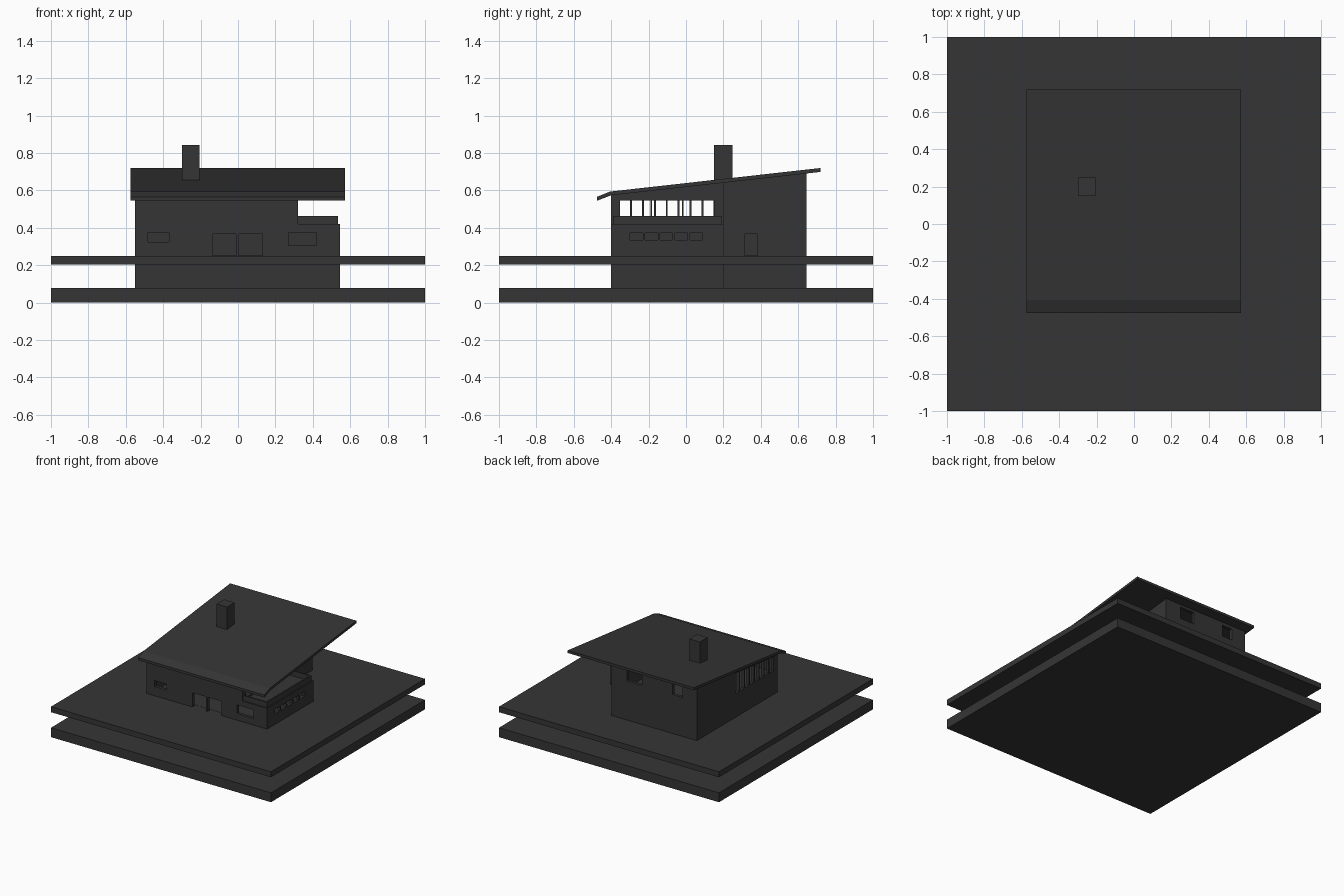
import bpy, bmesh

if "Cube" in bpy.data.objects:
    bpy.data.objects.remove(bpy.data.objects["Cube"])

# one flat colour
charcoal = bpy.data.materials.new("charcoal")
charcoal.diffuse_color = (0.036, 0.036, 0.036, 1)
charcoal.use_nodes = True
charcoal.node_tree.nodes["Principled BSDF"].inputs["Base Color"].default_value = charcoal.diffuse_color


def finish(name, bm):
    bmesh.ops.recalc_face_normals(bm, faces=bm.faces)
    me = bpy.data.meshes.new(name)
    bm.to_mesh(me)
    bm.free()
    me.materials.append(charcoal)
    ob = bpy.data.objects.new(name, me)
    bpy.context.collection.objects.link(ob)
    return ob


def add_prism(bm, low, high):
    """Solid between two matching loops of points."""
    a = [bm.verts.new(p) for p in low]
    b = [bm.verts.new(p) for p in high]
    n = len(a)
    bm.faces.new(a[::-1])
    bm.faces.new(b)
    for i in range(n):
        j = (i + 1) % n
        bm.faces.new((a[i], a[j], b[j], b[i]))


def boxes(name, items):
    """One object from boxes given as (x0, x1, y0, y1, z0, z1)."""
    bm = bmesh.new()
    for x0, x1, y0, y1, z0, z1 in items:
        pts = [(x0, y0), (x1, y0), (x1, y1), (x0, y1)]
        add_prism(bm, [(x, y, z0) for x, y in pts], [(x, y, z1) for x, y in pts])
    return finish(name, bm)


def roof_z(y):
    """Underside of the sloping roof."""
    return 0.575 + (y + 0.4) * 0.112


def footprint(side, t=0.0):
    """L-shaped plan, inset by t; side is the right edge of the front half."""
    return [(-0.55 + t, -0.40 + t), (side - t, -0.40 + t), (side - t, 0.20 - t),
            (0.225 - t, 0.20 - t), (0.225 - t, 0.645 - t), (-0.55 + t, 0.645 - t)]


def storey(name, plan, z0, top):
    bm = bmesh.new()
    add_prism(bm, [(x, y, z0) for x, y in plan], [(x, y, top(y)) for x, y in plan])
    return finish(name, bm)


def cut(target, *cutters):
    for c in cutters:
        m = target.modifiers.new(c.name, 'BOOLEAN')
        m.operation = 'DIFFERENCE'
        m.solver = 'EXACT'
        m.object = c
        c.hide_render = True
        c.hide_viewport = False
        c.display_type = 'WIRE'


# two ground plates
boxes("lower_plate", [(-1, 1, -1, 1, 0, 0.077)])
boxes("upper_plate", [(-1, 1, -1, 1, 0.205, 0.25)])

T = 0.025
# ground storey with doors and windows
lower = storey("ground_storey", footprint(0.545), 0.07, lambda y: 0.42)
lower_room = storey("lower_room_cutter", footprint(0.545, T), 0.251, lambda y: 0.395)
openings = [
    (-0.48, -0.37, -0.45, -0.36, 0.325, 0.375),   # small front window
    (-0.135, -0.01, -0.45, -0.36, 0.245, 0.367),  # front doors
    (0.005, 0.13, -0.45, -0.36, 0.245, 0.367),
    (0.27, 0.42, -0.45, -0.36, 0.305, 0.375),     # wide front window
    (0.18, 0.26, 0.315, 0.38, 0.245, 0.367),      # rear side door
]
for i in range(5):                                # side window strip
    y = -0.305 + i * 0.08
    openings.append((0.50, 0.58, y + 0.006, y + 0.074, 0.335, 0.372))
cut(lower, lower_room, boxes("lower_opening_cutter", openings))

# upper storey under the sloping roof
upper = storey("upper_storey", footprint(0.32), 0.42, lambda y: roof_z(y) + 0.004)
upper_room = storey("upper_room_cutter", footprint(0.32, T), 0.35, lambda y: roof_z(y) + 0.05)
openings = [
    (-0.05, 0.085, 0.60, 0.70, 0.57, 0.67),       # rear windows
    (-0.42, -0.33, 0.60, 0.70, 0.57, 0.665),
]
for i in range(8):                                # tall slots on the left wall
    y = -0.357 + i * 0.0635
    openings.append((-0.60, -0.50, y + 0.005, y + 0.0585, 0.445, roof_z(y) - 0.02))
for i in range(3):                                # terrace windows
    y = -0.357 + i * 0.17
    openings.append((0.28, 0.36, y + 0.004, y + 0.166, 0.435, 0.545))
cut(upper, upper_room, boxes("upper_opening_cutter", openings))

# terrace parapet
boxes("terrace_parapet", [
    (0.318, 0.535, -0.39, -0.378, 0.415, 0.463),
    (0.318, 0.535, 0.178, 0.19, 0.415, 0.463),
    (0.523, 0.535, -0.378, 0.178, 0.415, 0.463)])

# roof with drooping front lip
profile = [(-0.475, 0.545), (-0.40, 0.574), (0.72, 0.699), (0.72, 0.72),
           (-0.405, 0.594), (-0.475, 0.566)]
bm = bmesh.new()
add_prism(bm, [(-0.575, y, z) for y, z in profile], [(0.572, y, z) for y, z in profile])
finish("roof", bm)

# chimney
boxes("chimney", [(-0.30, -0.205, 0.15, 0.248, 0.62, 0.842)])
